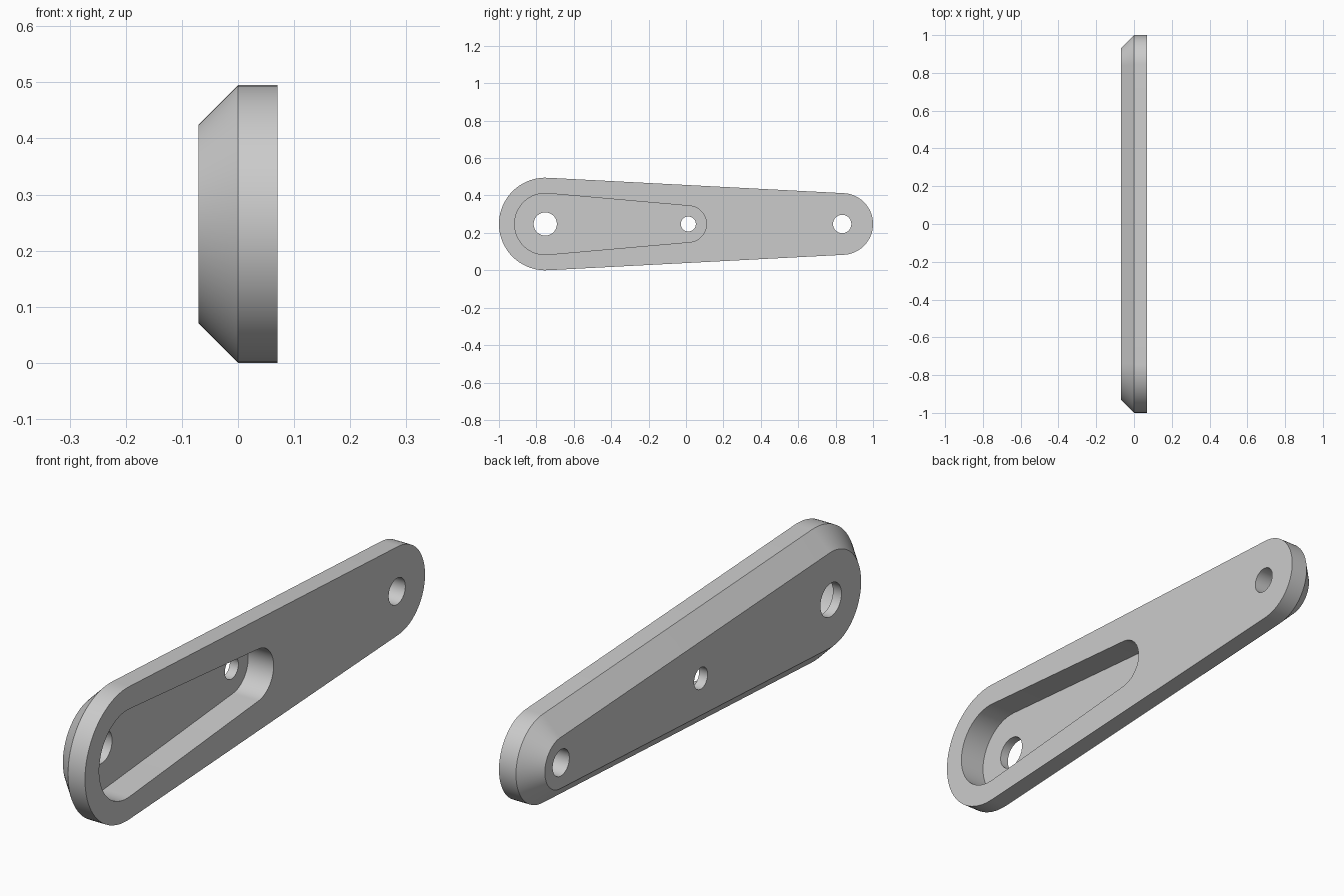
import bpy, bmesh, math

cube = bpy.data.objects.get("Cube")
if cube:
    bpy.data.objects.remove(cube, do_unlink=True)

MID_Z = 0.2475
HALF = 0.07
BIG_Y, MID_Y, SMALL_Y = -0.7525, 0.0125, 0.835

steel = bpy.data.materials.new("grey_metal")
steel.use_nodes = True
grey = (0.6, 0.6, 0.6, 1)
steel.diffuse_color = grey
steel.node_tree.nodes["Principled BSDF"].inputs["Base Color"].default_value = grey


def tapered_outline(y1, r1, y2, r2, steps=40):
    """Two round ends joined by their common tangent lines."""
    lean = math.acos((r1 - r2) / (y2 - y1))
    points = []
    for y, r, start, end in ((y2, r2, -lean, lean), (y1, r1, lean, 2 * math.pi - lean)):
        for i in range(steps + 1):
            a = start + (end - start) * i / steps
            points.append((y + r * math.cos(a), MID_Z + r * math.sin(a)))
    return points


def circle_outline(y, r, steps=64):
    turn = 2 * math.pi / steps
    return [(y + r * math.cos(turn * i), MID_Z + r * math.sin(turn * i)) for i in range(steps)]


def loft(name, sections):
    """Solid through a list of (x, outline) sections with capped ends."""
    bm = bmesh.new()
    rings = [[bm.verts.new((x, y, z)) for y, z in outline] for x, outline in sections]
    for a, b in zip(rings, rings[1:]):
        for i in range(len(a)):
            j = (i + 1) % len(a)
            bm.faces.new((a[i], a[j], b[j], b[i]))
    bm.faces.new(rings[0])
    bm.faces.new(rings[-1])
    bmesh.ops.recalc_face_normals(bm, faces=bm.faces)
    mesh = bpy.data.meshes.new(name)
    bm.to_mesh(mesh)
    bm.free()
    mesh.materials.append(steel)
    obj = bpy.data.objects.new(name, mesh)
    bpy.context.collection.objects.link(obj)
    return obj


# Tapered arm with one chamfered side
rim = tapered_outline(BIG_Y, MID_Z, SMALL_Y, 0.165)
inset = tapered_outline(BIG_Y, MID_Z - HALF, SMALL_Y, 0.165 - HALF)
arm = loft("lever_arm", [(-HALF, inset), (0, rim), (HALF, rim)])

# Pocket and three through holes
pocket = tapered_outline(BIG_Y, 0.164, MID_Y, 0.097)
cutters = [loft("pocket_cutter", [(-0.035, pocket), (0.2, pocket)])]
for label, y, r in (("pivot", BIG_Y, 0.062), ("middle", MID_Y, 0.04), ("end", SMALL_Y, 0.049)):
    hole = circle_outline(y, r)
    cutters.append(loft(label + "_hole_cutter", [(-0.2, hole), (0.2, hole)]))

bpy.ops.object.select_all(action="DESELECT")
bpy.context.view_layer.objects.active = arm
arm.select_set(True)
for cutter in cutters:
    cutter.hide_render = True
    cut = arm.modifiers.new(cutter.name, "BOOLEAN")
    cut.operation = "DIFFERENCE"
    cut.solver = "EXACT"
    cut.object = cutter
    bpy.ops.object.modifier_apply(modifier=cut.name)
    bpy.data.objects.remove(cutter, do_unlink=True)

bpy.ops.object.shade_smooth_by_angle(angle=math.radians(30))
